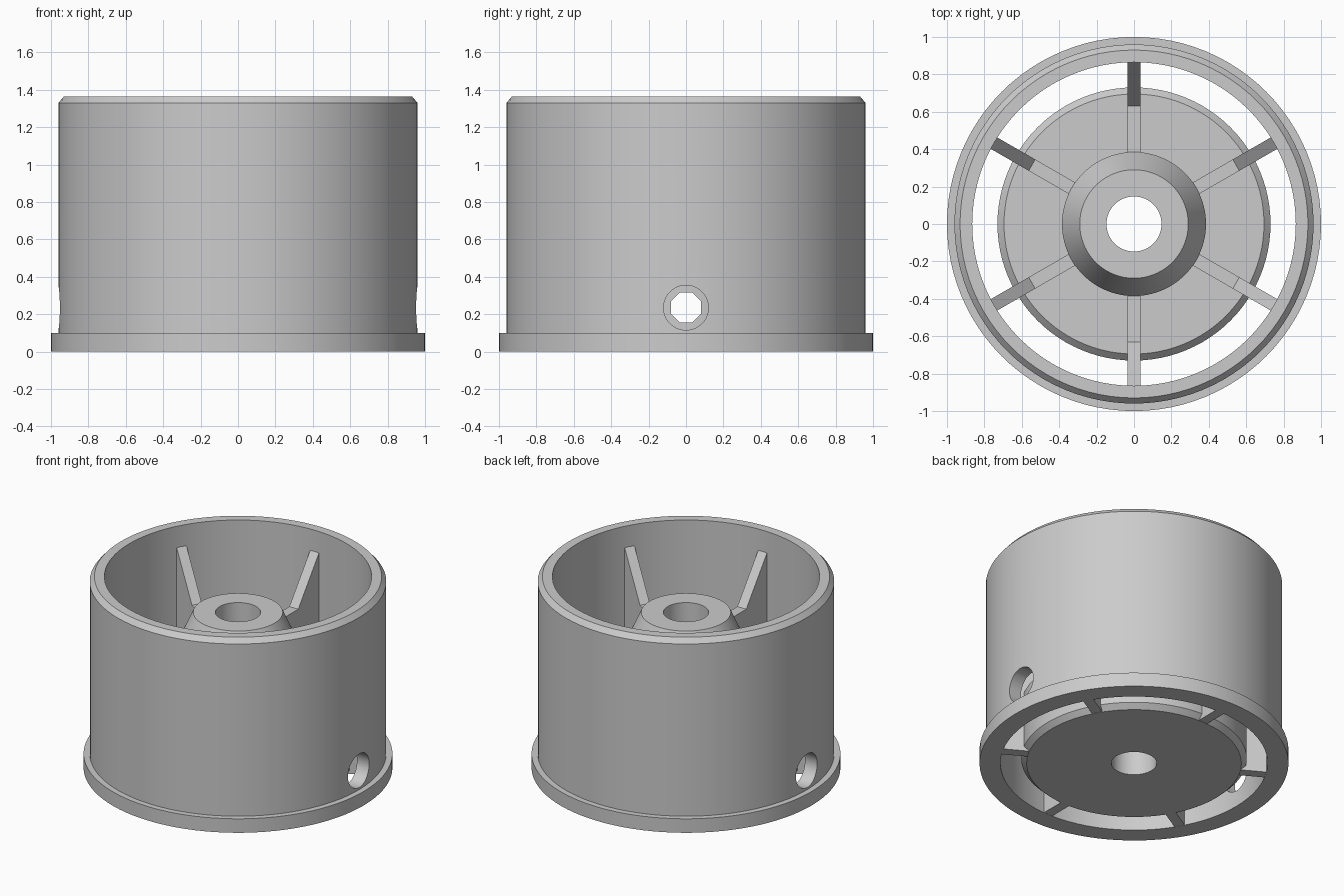
import bpy, bmesh, math
from mathutils import Matrix

cube = bpy.data.objects.get("Cube")
if cube:
    bpy.data.objects.remove(cube, do_unlink=True)

SEGMENTS = 96

# One plain grey for the whole wheel
grey = bpy.data.materials.new("plain grey")
grey.use_nodes = True
colour = (0.6, 0.6, 0.6, 1)
grey.diffuse_color = colour
grey.node_tree.nodes["Principled BSDF"].inputs["Base Color"].default_value = colour


def finish(name, bm):
    """Turn a bmesh into a linked object."""
    bmesh.ops.recalc_face_normals(bm, faces=bm.faces)
    mesh = bpy.data.meshes.new(name)
    bm.to_mesh(mesh)
    bm.free()
    mesh.materials.append(grey)
    obj = bpy.data.objects.new(name, mesh)
    bpy.context.collection.objects.link(obj)
    return obj


def select(obj):
    bpy.ops.object.select_all(action='DESELECT')
    obj.select_set(True)
    bpy.context.view_layer.objects.active = obj


def lathe(name, profile):
    """Revolve a closed (radius, z) profile around the z axis."""
    bm = bmesh.new()
    rings = []
    for i in range(SEGMENTS):
        a = 2 * math.pi * i / SEGMENTS
        rings.append([bm.verts.new((r * math.cos(a), r * math.sin(a), z)) for r, z in profile])
    n = len(profile)
    for i, ring in enumerate(rings):
        after = rings[(i + 1) % SEGMENTS]
        for j in range(n):
            k = (j + 1) % n
            bm.faces.new((ring[j], after[j], after[k], ring[k]))
    return finish(name, bm)


def drill(obj, radius, sides, height):
    """Cut a hole along x right through the object."""
    bm = bmesh.new()
    turn = Matrix.Rotation(math.pi / 2, 4, 'Y') @ Matrix.Rotation(math.pi / sides, 4, 'Z')
    bmesh.ops.create_cone(bm, cap_ends=True, segments=sides, radius1=radius, radius2=radius,
                          depth=3, matrix=Matrix.Translation((0, 0, height)) @ turn)
    cutter = finish("hole_cutter", bm)
    cutter.hide_render = True
    mod = obj.modifiers.new("cross_hole", 'BOOLEAN')
    mod.operation = 'DIFFERENCE'
    mod.solver = 'EXACT'
    mod.object = cutter
    select(obj)
    bpy.ops.object.modifier_apply(modifier=mod.name)
    bpy.data.objects.remove(cutter, do_unlink=True)


def smooth(obj):
    select(obj)
    bpy.ops.object.shade_smooth_by_angle(angle=math.radians(18))


# Outer rim with bottom flange and chamfered top edge
rim = lathe("outer_rim", [(0.865, 0), (1.0, 0), (1.0, 0.1), (0.96, 0.1),
                          (0.96, 1.33), (0.93, 1.365), (0.865, 1.365)])
drill(rim, 0.12, 32, 0.235)
smooth(rim)

# Core: chamfered disc, central hub and tapered hub top around the axle bore
core = lathe("hub_core", [(0.147, 0), (0.695, 0), (0.73, 0.035), (0.73, 0.435),
                          (0.695, 0.47), (0.385, 0.47), (0.385, 0.9),
                          (0.29, 1.11), (0.147, 1.11)])
drill(core, 0.087, 8, 0.235)
smooth(core)

# Six spokes joining the core to the rim, rising towards the rim
SPOKE = [(0.375, 0.9), (0.63, 0.9), (0.87, 1.22), (0.87, 0.001), (0.69, 0.001),
         (0.72, 0.05), (0.72, 0.4), (0.375, 0.4)]
for i in range(6):
    bm = bmesh.new()
    side = bm.faces.new([bm.verts.new((r, -0.035, z)) for r, z in SPOKE])
    out = bmesh.ops.extrude_face_region(bm, geom=[side])["geom"]
    moved = [v for v in out if isinstance(v, bmesh.types.BMVert)]
    bmesh.ops.translate(bm, verts=moved, vec=(0, 0.07, 0))
    bmesh.ops.rotate(bm, verts=bm.verts,
                     matrix=Matrix.Rotation(math.radians(30 + 60 * i), 3, 'Z'))
    finish(f"spoke_{i + 1}", bm)
